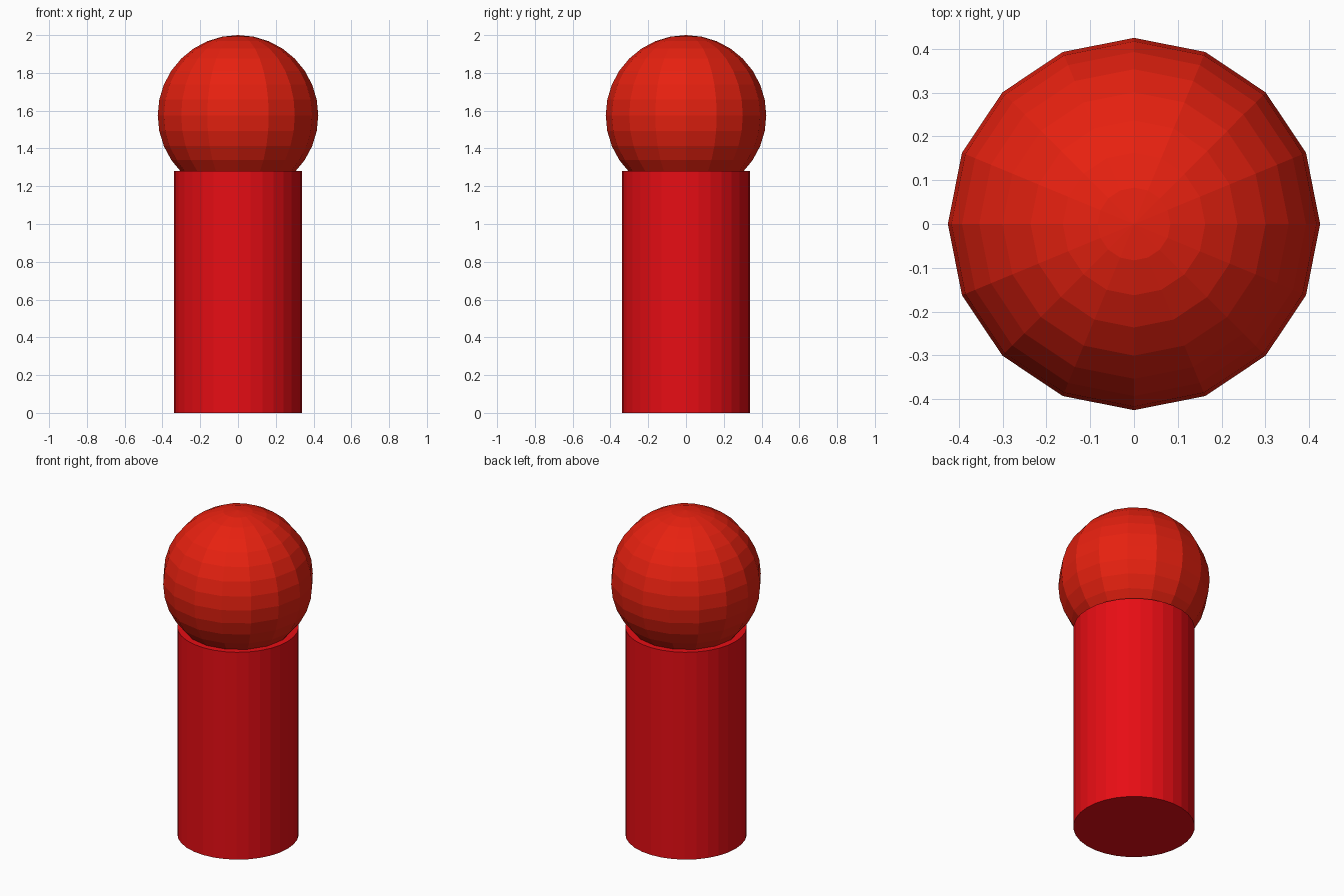
import bpy

if "Cube" in bpy.data.objects:
    bpy.data.objects.remove(bpy.data.objects["Cube"])


def colour(obj, name, rgb):
    mat = bpy.data.materials.new(name)
    mat.diffuse_color = (*rgb, 1.0)
    mat.use_nodes = True
    mat.node_tree.nodes["Principled BSDF"].inputs["Base Color"].default_value = mat.diffuse_color
    obj.data.materials.append(mat)


# Upright cylindrical body
HEIGHT = 1.28
bpy.ops.mesh.primitive_cylinder_add(vertices=32, radius=0.34, depth=HEIGHT,
                                    location=(0, 0, HEIGHT / 2))
body = bpy.context.object
body.name = "body"
colour(body, "body_red", (0.80, 0.004, 0.007))

# Faceted ball resting slightly sunk into the body
RADIUS = 0.425
bpy.ops.mesh.primitive_uv_sphere_add(segments=16, ring_count=16, radius=RADIUS,
                                     location=(0, 0, 2 - RADIUS))
head = bpy.context.object
head.name = "head"
colour(head, "head_red", (0.80, 0.015, 0.005))
